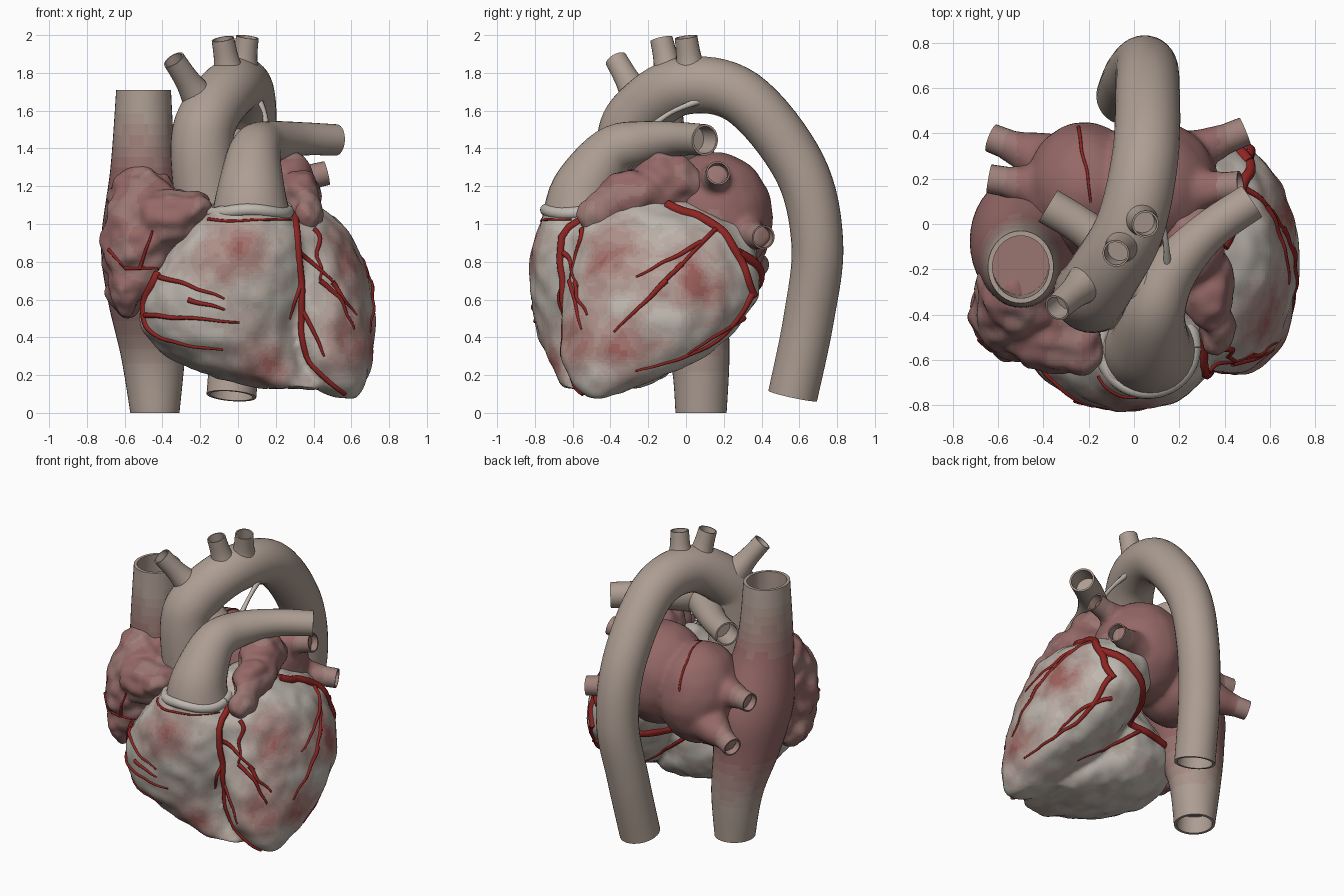
import bpy, bmesh
from math import pi, sin, cos, exp, radians
from mathutils import Vector, Matrix, noise
from mathutils.bvhtree import BVHTree

if "Cube" in bpy.data.objects:
    bpy.data.objects.remove(bpy.data.objects["Cube"])


def ramp(name, a, b=None, n=6):
    """Row of materials blending colour a into b."""
    out = []
    for i in range(n if b else 1):
        m = bpy.data.materials.new(f"{name}_{i}")
        m.diffuse_color = (*Vector(a).lerp(Vector(b or a), i / (n - 1)), 1)
        m.use_nodes = True
        m.node_tree.nodes["Principled BSDF"].inputs["Base Color"].default_value = m.diffuse_color
        out.append(m)
    return out


TAN, PALE = (.42, .34, .29), (.52, .48, .43)
vessel, fat = ramp("vessel", TAN), ramp("fat", PALE)
atrial = ramp("atrial", TAN, (.3, .14, .135))
muscle = ramp("muscle", PALE, (.34, .12, .11), 8)
artery = ramp("artery", (.27, .018, .016))


def spline(pts, n):
    """Catmull-Rom through rows of any length."""
    p = [pts[0], *pts, pts[-1]]
    out = []
    for a, b, c, d in zip(p, p[1:], p[2:], p[3:]):
        for k in range(n):
            t = k / n
            out.append([y + .5 * t * (z - x + t * (2 * x - 5 * y + 4 * z - w + t * (3 * y - x - 3 * z + w)))
                        for x, y, z, w in zip(a, b, c, d)])
    return out + [list(pts[-1])]


def skin(bm, rings):
    vs = [[bm.verts.new(v) for v in r] for r in rings]
    for a, b in zip(vs, vs[1:]):
        for i in range(len(a)):
            j = (i + 1) % len(a)
            bm.faces.new((a[i], a[j], b[j], b[i]))
    bm.faces.new(vs[0][::-1])
    bm.faces.new(vs[-1])


def stack(rows, n=6, sides=40):
    """Level ellipses from rows (z, cx, cy, rx, ry)."""
    turn = [2 * pi * i / sides for i in range(sides)]
    return [[Vector((x + rx * cos(a), y + ry * sin(a), z)) for a in turn]
            for z, x, y, rx, ry in spline(rows, n)]


def sweep(pts, n=6, sides=24):
    """Round rings along a path of (x, y, z, radius)."""
    s = spline(pts, n)
    c = [Vector(p[:3]) for p in s]
    rings, u = [], None
    for i, p in enumerate(s):
        t = (c[min(i + 1, len(c) - 1)] - c[max(i - 1, 0)]).normalized()
        u = u or t.orthogonal()
        u = (u - t * u.dot(t)).normalized()
        w = t.cross(u)
        rings.append([c[i] + p[3] * (u * cos(2 * pi * k / sides) + w * sin(2 * pi * k / sides))
                      for k in range(sides)])
    return rings


def bore(rings, depth):
    """Hollow out the last end of a ring stack."""
    mid = lambda r: sum(r, Vector()) / len(r)
    c = mid(rings[-1])
    t = (c - mid(rings[-2])).normalized()
    inner = [c + (v - c) * .86 for v in rings[-1]]
    return rings + [inner, [v - t * depth for v in inner]]


def dress(ob, mats, f=None):
    """Materials by colour rule f, and smooth shading."""
    for m in mats:
        ob.data.materials.append(m)
    if f:
        for p in ob.data.polygons:
            p.material_index = int(min(max(f(p.center), 0), .999) * len(mats))
    ob.data.shade_smooth()
    ob.data.set_sharp_from_angle(angle=radians(50))
    return ob


def finish(name, bm, mats, f=None):
    bmesh.ops.recalc_face_normals(bm, faces=bm.faces)
    me = bpy.data.meshes.new(name)
    bm.to_mesh(me)
    bm.free()
    ob = bpy.data.objects.new(name, me)
    bpy.context.collection.objects.link(ob)
    return dress(ob, mats, f)


def tube(name, pts, mats, hole=0, **kw):
    r = sweep(pts, **kw)
    bm = bmesh.new()
    skin(bm, bore(r, hole) if hole else r)
    return finish(name, bm, mats)


def fuse(name, mats, f, balls=(), lofts=(), bump=.01, freq=9, smooth=6):
    """Melt ellipsoids and lofts into one lumpy skin."""
    bm = bmesh.new()
    for x, y, z, *size in balls:
        bmesh.ops.create_uvsphere(bm, u_segments=32, v_segments=20, radius=1,
                                  matrix=Matrix.Translation((x, y, z)) @ Matrix.Diagonal((*size, 1)))
    for r in lofts:
        skin(bm, r)
    ob = finish(name, bm, [])
    m = ob.modifiers.new("melt", 'REMESH')
    m.mode, m.voxel_size = 'VOXEL', .017
    m = ob.modifiers.new("relax", 'SMOOTH')
    m.factor, m.iterations = .5, smooth
    me = bpy.data.meshes.new_from_object(ob.evaluated_get(bpy.context.evaluated_depsgraph_get()))
    ob.modifiers.clear()
    ob.data = me
    for v, o in [(v, v.normal * bump * noise.noise(v.co * freq)) for v in me.vertices]:
        v.co += o
    return dress(ob, mats, f)


# ventricles: two chambers melted together, red patches on pale fat
left_v = [(.08, .57, -.47, .05, .05), (.14, .53, -.42, .14, .17), (.3, .47, -.28, .245, .38),
          (.55, .4, -.15, .325, .5), (.8, .31, -.12, .355, .51), (1, .24, -.15, .31, .43),
          (1.17, .2, -.2, .1, .15)]
right_v = [(.13, .3, -.45, .18, .2), (.23, .1, -.38, .34, .32), (.4, -.05, -.38, .43, .4),
           (.6, -.05, -.4, .46, .42), (.85, .01, -.47, .38, .35), (1.1, .06, -.54, .2, .2)]
patches = [Vector(p) for p in [(0, -.8, .88), (.15, -.7, .25), (.58, -.55, .4), (.6, -.4, .8),
                               (.7, -.35, .35), (.68, .05, .7)]]


def redness(c):
    near = min((c - p).length for p in patches)
    return .1 + .75 * exp(-(near / .18) ** 2) + .3 * noise.noise(c * 7) + .15 * noise.noise(c * 18)


ventricles = fuse("ventricles", muscle, redness, lofts=[stack(left_v), stack(right_v)], bump=.014)

# right atrium running from upper to lower great vein, open at both ends
ra = stack([(0, -.44, .08, .13, .135), (.3, -.45, .07, .17, .16), (.6, -.475, -.01, .215, .23),
            (.9, -.48, -.08, .245, .28), (1.3, -.5, -.17, .175, .2), (1.71, -.5, -.19, .145, .16)], 8)
bm = bmesh.new()
skin(bm, bore(bore(ra, .4)[::-1], .12))
finish("right_atrium_and_great_veins", bm, atrial,
       lambda c: min((c.z - .15) / .5, (1.65 - c.z) / .45) + .1 * noise.noise(c * 6))

# auricles
pinkish = lambda c: .85 + .35 * noise.noise(c * 6)
r_auricle = fuse("right_auricle", atrial, pinkish, bump=.03, freq=11, smooth=4, balls=[
    (-.52, -.37, .9, .2, .24, .34), (-.36, -.47, 1.03, .19, .19, .16), (-.5, -.3, 1.12, .19, .2, .19),
    (-.23, -.53, 1.08, .1, .15, .09), (-.59, -.37, .68, .1, .2, .17)])
fuse("left_auricle", atrial, pinkish, bump=.025, freq=11, smooth=4, balls=[
    (.26, -.1, 1.21, .14, .19, .17), (.33, -.28, 1.15, .11, .2, .14), (.37, -.46, 1.05, .085, .12, .11)])

# left atrium, flaring into four lung veins
roots = []
for name, a, b in [("left_upper", (.1, .13, 1.18), (.47, .17, 1.27)),
                   ("left_lower", (.1, .25, .96), (.49, .41, .93)),
                   ("right_upper", (-.3, .14, 1.05), (-.64, .2, 1.03)),
                   ("right_lower", (-.3, .25, .86), (-.63, .38, .78))]:
    a, b = Vector(a), Vector(b)
    roots.append(sweep([(*a, .16), (*a.lerp(b, .55), .09), (*a.lerp(b, .9), .06)]))
    tube(name + "_lung_vein", [(*a.lerp(b, .7), .067), (*b, .064)], atrial[3:4], hole=.09)
l_atrium = fuse("left_atrium", atrial, lambda c: 1.02 - max(0, abs(c.x + .07) - .35) * 2, bump=.006,
                balls=[(-.22, .15, .98, .26, .3, .34), (.08, .15, 1.04, .3, .31, .34)], lofts=roots)

# aorta and its arch branches
arch = [(-.15, -.3, 1), (-.19, -.31, 1.4), (-.15, -.25, 1.58), (-.02, -.02, 1.73), (.05, .3, 1.67),
        (.06, .6, 1.3), (.05, .695, .9), (0, .65, .5), (-.035, .565, .09)]
tube("aorta", [(*p, .132 + .043 * (1 - i / 8) ** 1.5) for i, p in enumerate(arch)], vessel,
     hole=.15, sides=32, n=8)
for name, a, b in [("first", (-.19, -.24, 1.64), (-.34, -.37, 1.87)),
                   ("second", (-.04, -.08, 1.75), (-.08, -.13, 1.98)),
                   ("third", (.02, .03, 1.77), (.05, 0, 1.99))]:
    a, b = Vector(a), Vector(b)
    tube(name + "_arch_branch", [(*a, .1), (*a.lerp(b, .5), .068), (*b, .06)], vessel, hole=.09)

# lung artery trunk, its right branch, collar and ligament
tube("lung_artery", [(.07, -.55, 1.02, .215), (.07, -.53, 1.18, .18), (.09, -.39, 1.38, .138),
                     (.16, -.22, 1.43, .115), (.32, -.04, 1.45, .09), (.52, .1, 1.445, .083)],
     vessel, hole=.12, sides=32)
tube("lung_artery_right_branch", [(.12, -.33, 1.4, .12), (-.18, -.05, 1.4, .085), (-.38, .08, 1.4, .082)],
     vessel, hole=.12)
tube("fat_collar", [(.06 + .205 * cos(a), -.54 + .2 * sin(a), 1.065 + .01 * sin(3 * a), .033)
                    for a in [i * pi / 10 for i in range(21)]], fat, n=4, sides=12)
tube("ligament", [(.15, -.2, 1.5, .02), (.14, -.08, 1.59, .013), (.11, .09, 1.66, .02)], fat, sides=8)


# surface arteries: flat paths thrown onto an organ from one side
def trees(ob):
    return BVHTree.FromPolygons([v.co for v in ob.data.vertices], [p.vertices for p in ob.data.polygons])


VIEWS = {"front": (lambda a, b: (a, -2, b), (0, 1, 0)), "right": (lambda a, b: (2, a, b), (-1, 0, 0)),
         "back": (lambda a, b: (a, 2, b), (0, -1, 0)), "top": (lambda a, b: (a, b, 3), (0, 0, -1))}


def surface_artery(name, bvh, side, path, r0, r1=.005):
    place, d = VIEWS[side]
    d = Vector(d)
    s = spline(path, 24 // (len(path) - 1))
    pts = []
    for i, p in enumerate(s):
        o = Vector(place(*p))
        o += noise.noise_vector(o * 8) * .012
        hit = bvh.ray_cast(o, d)[0] or bvh.find_nearest(o + d * 1.55)[0]
        pts.append((*hit, r0 + (r1 - r0) * i / len(s)))
    tube(name, pts, artery, n=1, sides=8)


heart = trees(ventricles)
# main trunks
surface_artery("front_groove_artery", heart, "front", [(.3, 1.05), (.34, .65), (.36, .3), (.57, .1)], .022, .012)
surface_artery("right_heart_artery", heart, "front",
               [(-.42, .74), (-.5, .55), (-.42, .4), (-.08, .33)], .026, .006)
surface_artery("collar_artery", heart, "front", [(-.16, 1.02), (.28, 1.02)], .009)
surface_artery("circling_artery", heart, "right", [(-.1, 1.1), (.2, .95), (.36, .62)], .028, .022)
surface_artery("circling_artery_lower", heart, "right", [(.35, .63), (.14, .36), (-.27, .22)], .02)
surface_artery("back_sinus", heart, "back", [(.5, .85), (.15, .62), (-.3, .55)], .03, .025)
# twigs: straight runs between two points, wandering by noise
twigs = {"front": [(.33, .85, .53, .67), (.5, .69, .63, .52), (.34, .55, .46, .3), (.34, .7, .28, .5),
                   (-.41, .72, -.07, .61), (-.49, .52, 0, .48), (-.26, .6, -.07, .55)],
         "right": [(.16, .98, -.1, .7), (-.1, .7, -.38, .43), (.08, .9, -.27, .72), (-.02, .79, -.24, .57),
                   (.3, .5, 0, .3), (-.55, .97, -.61, .7), (-.61, .7, -.56, .45)],
         "back": [(-.05, .58, .4, .22)]}
for side, rows in twigs.items():
    for i, (a, b, c, d) in enumerate(rows):
        surface_artery(f"{side}_twig_{i}", heart, side, [(a, b), (c, d)], .015)
for i, (a, b, c, d) in enumerate([(-.68, .86, -.6, .77), (-.6, .77, -.42, .76), (-.52, .77, -.45, .96)]):
    surface_artery(f"auricle_twig_{i}", trees(r_auricle), "front", [(a, b), (c, d)], .011)
surface_artery("atrium_twig", trees(l_atrium), "top", [(-.24, .43), (-.19, .1)], .008)
